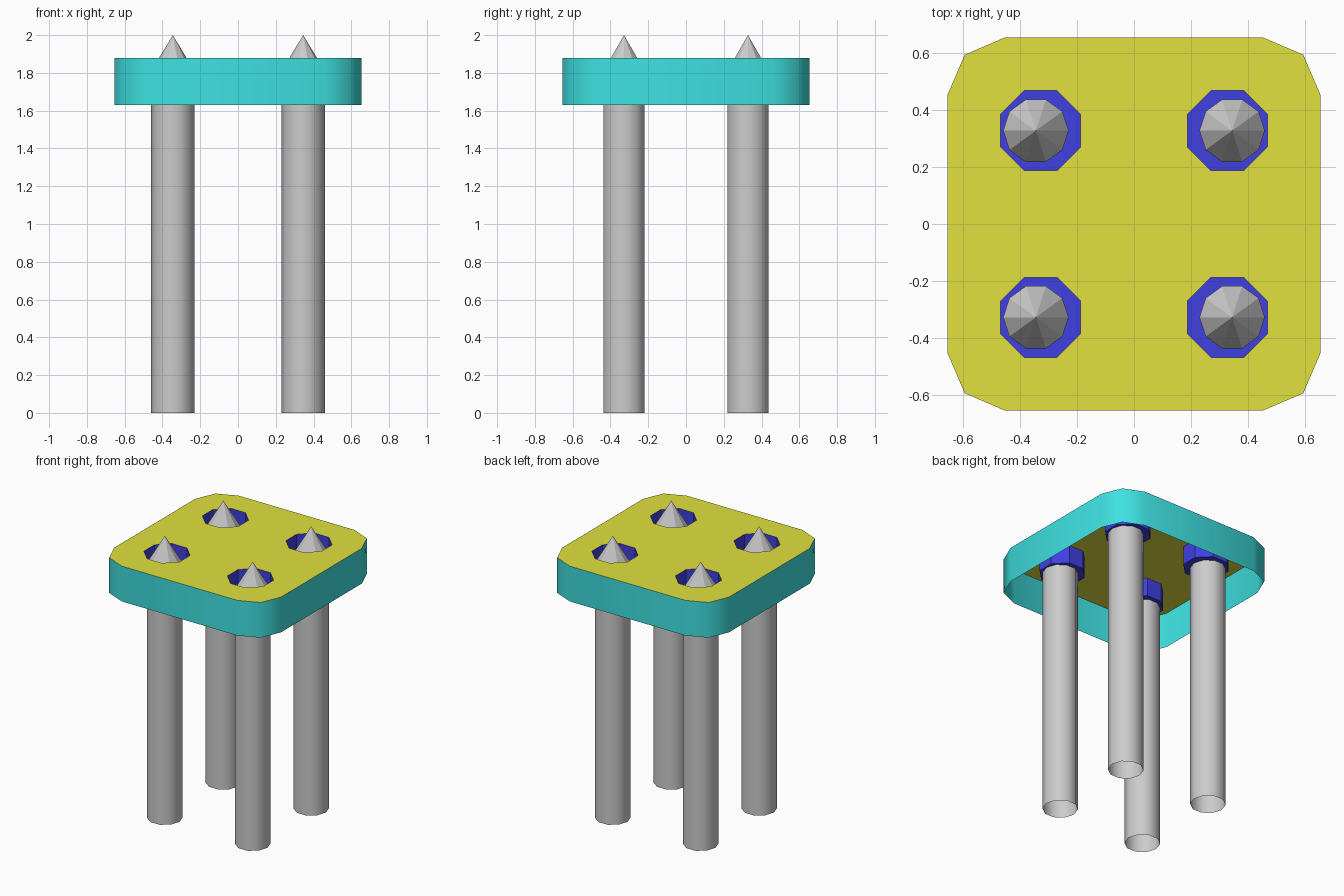
import bpy, bmesh, math

if "Cube" in bpy.data.objects:
    bpy.data.objects.remove(bpy.data.objects["Cube"])

TOP, RIM, FLOOR = 1.88, 1.63, 1.75      # plate top, skirt bottom, cup floor
LX, LY, CUP = 0.345, 0.328, 0.328       # leg and cup centres


def material(name, rgb):
    m = bpy.data.materials.new(name)
    m.diffuse_color = (*rgb, 1)
    m.use_nodes = True
    m.node_tree.nodes["Principled BSDF"].inputs["Base Color"].default_value = m.diffuse_color
    return m


YELLOW = material("yellow", (0.75, 0.75, 0.05))
CYAN = material("cyan", (0.05, 0.75, 0.75))
BLUE = material("blue", (0.05, 0.05, 0.75))


def finish(name, bm, mat=None):
    me = bpy.data.meshes.new(name)
    bm.to_mesh(me)
    bm.free()
    ob = bpy.data.objects.new(name, me)
    bpy.context.collection.objects.link(ob)
    if mat:
        me.materials.append(mat)
    return ob


def ring(bm, pts, z):
    return [bm.verts.new((x, y, z)) for x, y in pts]


def loop_edges(bm, vs):
    return [bm.edges.new((a, b)) for a, b in zip(vs, vs[1:] + vs[:1])]


def bridge(bm, low, high, smooth=False):
    n = len(low)
    for i in range(n):
        j = (i + 1) % n
        f = bm.faces.new((low[i], low[j], high[j], high[i]))
        f.smooth = smooth


def polygon(cx, cy, r, n, turn=0.0):
    return [(cx + r * math.cos(turn + 2 * math.pi * i / n),
             cy + r * math.sin(turn + 2 * math.pi * i / n)) for i in range(n)]


# Rounded square outline: one corner turned four times
outline = []
for k in range(4):
    c, s = round(math.cos(k * math.pi / 2)), round(math.sin(k * math.pi / 2))
    for x, y in ((0.655, 0.455), (0.595, 0.595), (0.455, 0.655)):
        outline.append((c * x - s * y, s * x + c * y))

corners = {"front_left": (-1, -1), "front_right": (1, -1),
           "back_left": (-1, 1), "back_right": (1, 1)}


def octagon(sx, sy):
    return polygon(sx * CUP, sy * CUP, 0.152, 8, math.pi / 8)


# Plate with four octagonal holes
bm = bmesh.new()
edges = loop_edges(bm, ring(bm, outline, TOP))
for sx, sy in corners.values():
    edges += loop_edges(bm, ring(bm, octagon(sx, sy), TOP))
bmesh.ops.triangle_fill(bm, edges=edges, use_beauty=True, normal=(0, 0, 1))
finish("top_plate", bm, YELLOW)

# Open skirt around the plate
bm = bmesh.new()
bridge(bm, ring(bm, outline, RIM), ring(bm, outline, TOP), True)
finish("skirt", bm, CYAN)

for name, (sx, sy) in corners.items():
    # Sunken cup holding the leg
    bm = bmesh.new()
    base = ring(bm, octagon(sx, sy), FLOOR)
    bridge(bm, base, ring(bm, octagon(sx, sy), TOP))
    bm.faces.new(base[::-1])
    finish(name + "_cup", bm, BLUE)

    # Hollow leg, open at the bottom
    outline_leg = polygon(sx * LX, sy * LY, 0.115, 10)
    bm = bmesh.new()
    bridge(bm, ring(bm, outline_leg, 0), ring(bm, outline_leg, 1.81), True)
    finish(name + "_leg", bm)

    # Faceted pointed tip
    bm = bmesh.new()
    base = ring(bm, outline_leg, 1.81)
    apex = bm.verts.new((sx * LX, sy * LY, 2.0))
    for a, b in zip(base, base[1:] + base[:1]):
        bm.faces.new((a, b, apex))
    finish(name + "_tip", bm)
